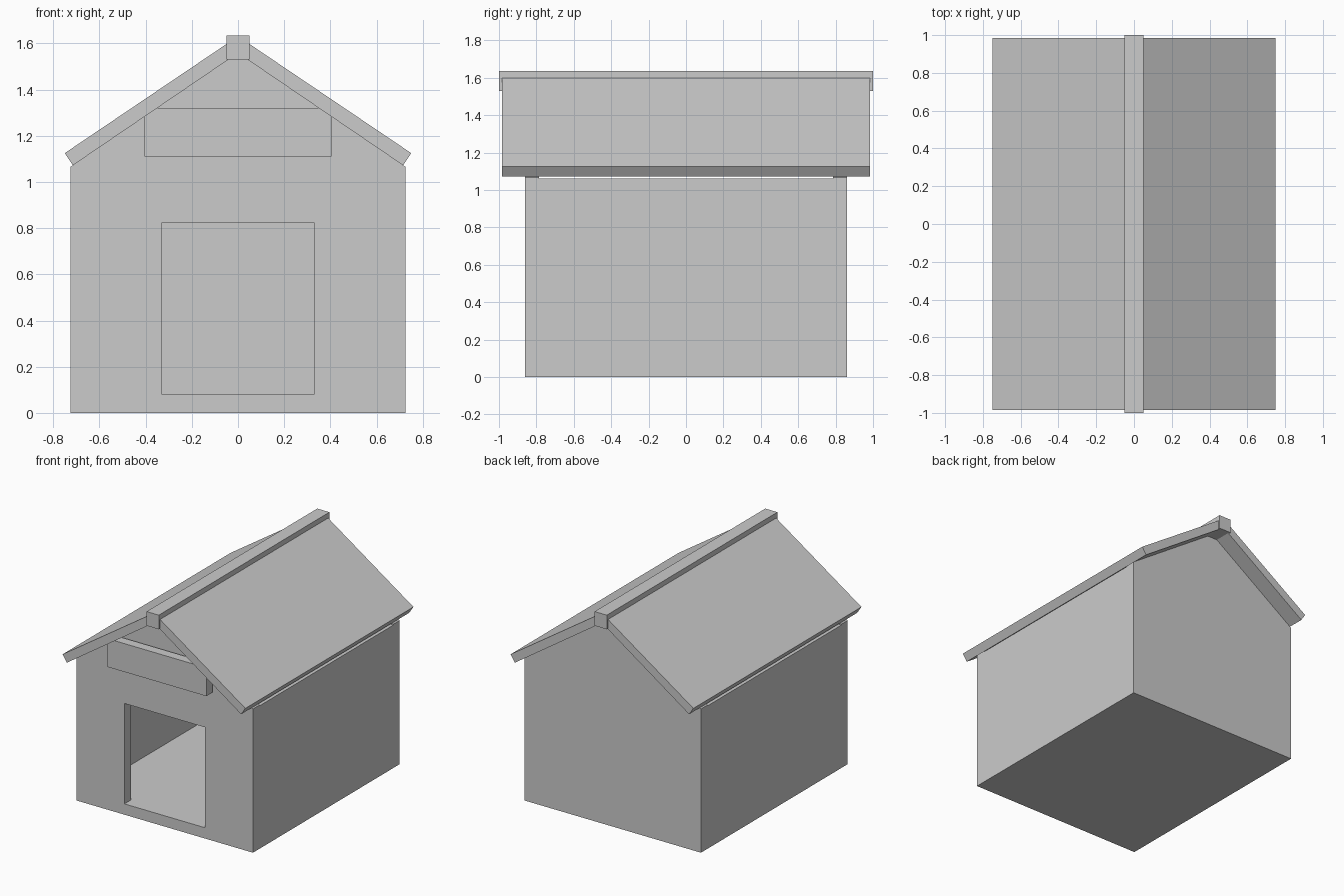
import bpy

if "Cube" in bpy.data.objects:
    bpy.data.objects.remove(bpy.data.objects["Cube"])

T = 0.075               # timber thickness
W, D = 0.725, 0.86      # outer half width and half depth
F, H = 0.08, 1.06       # floor top, wall top
SLOPE = 0.68            # roof pitch


def box(name, x0, x1, y0, y1, z0, z1):
    prism(name, [(x0, z0), (x1, z0), (x1, z1), (x0, z1)], y0, y1)


def prism(name, profile, y0, y1):
    """Extrude a counter-clockwise (x, z) profile along y."""
    n = len(profile)
    verts = [(x, y, z) for y in (y0, y1) for x, z in profile]
    faces = [tuple(range(n)), tuple(reversed(range(n, 2 * n)))]
    for i in range(n):
        j = (i + 1) % n
        faces.append((j, i, i + n, j + n))
    mesh = bpy.data.meshes.new(name)
    mesh.from_pydata(verts, [], faces)
    obj = bpy.data.objects.new(name, mesh)
    bpy.context.collection.objects.link(obj)
    return obj


# Floor and back wall
box("floor", -W, W, -D, D, 0, F)
box("back_wall", -W + T, W - T, D - T, D, F, H)

# Side walls and door jambs
for side, s in (("left", -1), ("right", 1)):
    x0, x1 = sorted((s * W, s * (W - T)))
    box(side + "_wall", x0, x1, -D, D, F, H)
    x0, x1 = sorted((s * 0.33, s * (W - T)))
    box(side + "_door_jamb", x0, x1, -D, -D + T, F, H)

# Lintel above the doorway
box("door_lintel", -0.33, 0.33, -D, -D + T, 0.825, H)

# Gables, tucked just into the roof underside
for name, y0, y1 in (("front_gable", -D, -D + T), ("back_gable", D - T, D)):
    prism(name, [(-W, H), (W, H), (W, 1.066), (0, 1.56), (-W, 1.066)], y0, y1)

# Plain board over the doorway
box("front_board", -0.405, 0.405, -0.95, -0.88, 1.11, 1.32)

# Roof slabs meeting under the ridge
eave_top, eave_low = (0.75, 1.125), (0.715, 1.072)
half = [(0, eave_low[1] + SLOPE * eave_low[0]), eave_low, eave_top,
        (0, eave_top[1] + SLOPE * eave_top[0] - 0.004)]
prism("right_roof", half, -0.985, 0.985)
prism("left_roof", [(-x, z) for x, z in reversed(half)], -0.985, 0.985)

# Ridge beam
box("ridge_beam", -0.05, 0.05, -1, 1, 1.53, 1.635)
